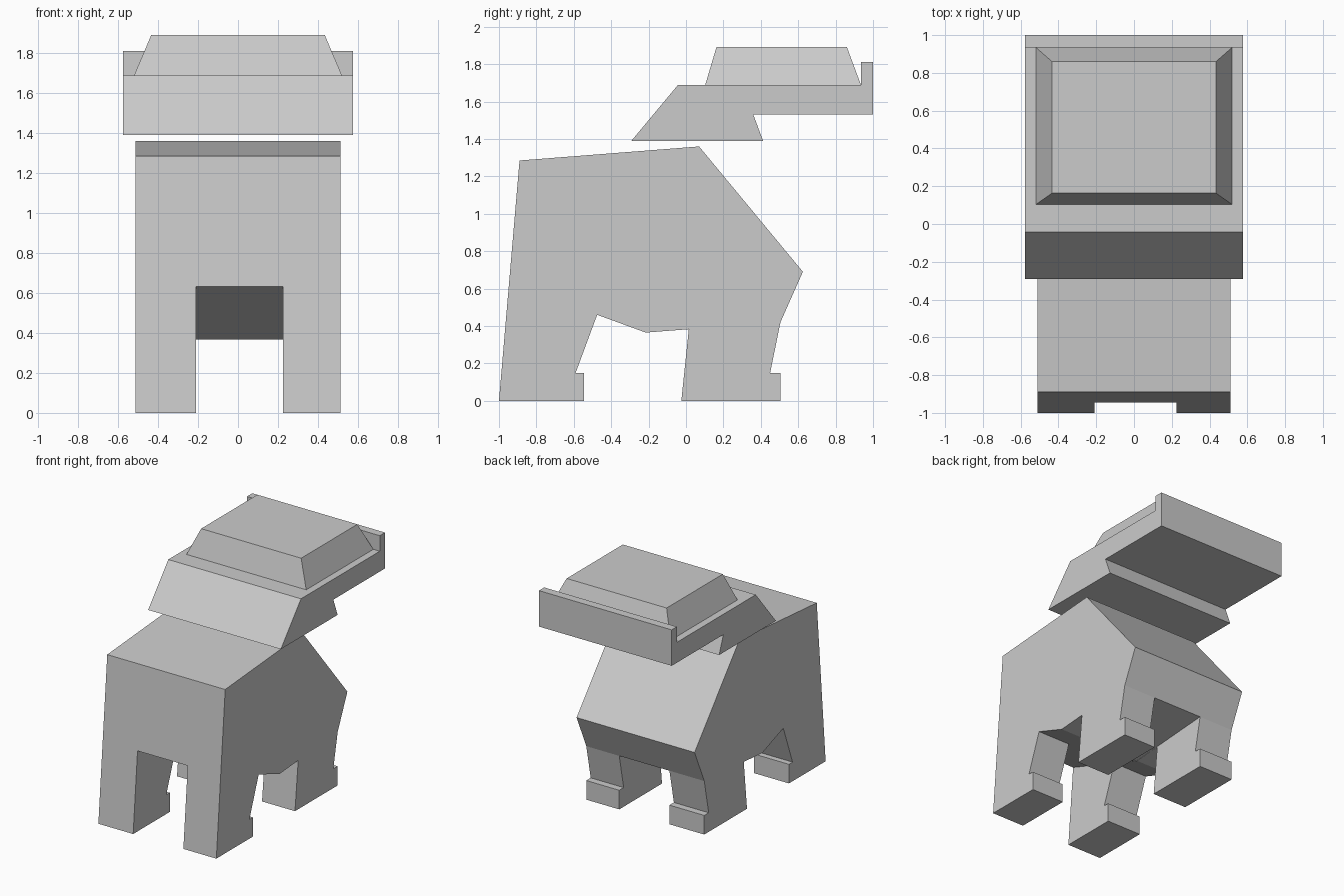
import bpy, bmesh

if "Cube" in bpy.data.objects:
    bpy.data.objects.remove(bpy.data.objects["Cube"])


def make_object(name, bm):
    bmesh.ops.recalc_face_normals(bm, faces=bm.faces)
    mesh = bpy.data.meshes.new(name)
    bm.to_mesh(mesh)
    bm.free()
    obj = bpy.data.objects.new(name, mesh)
    bpy.context.collection.objects.link(obj)
    return obj


def side_prism(name, profile, x0, x1):
    """Extrude a (y, z) side profile from x0 to x1."""
    bm = bmesh.new()
    face = bm.faces.new([bm.verts.new((x0, y, z)) for y, z in profile])
    ext = bmesh.ops.extrude_face_region(bm, geom=[face])
    moved = [v for v in ext["geom"] if isinstance(v, bmesh.types.BMVert)]
    bmesh.ops.translate(bm, verts=moved, vec=(x1 - x0, 0, 0))
    return make_object(name, bm)


# Body with four legs, drawn as one side profile
body = side_prism("body_and_legs", [
    (-1.0, 0), (-0.89, 1.285), (0.07, 1.36), (0.625, 0.69), (0.505, 0.42),
    (0.45, 0.15), (0.505, 0.15), (0.505, 0), (-0.025, 0), (0.015, 0.383),
    (-0.215, 0.365), (-0.475, 0.46), (-0.59, 0.15), (-0.545, 0.15), (-0.545, 0),
], -0.512, 0.512)

# Lengthwise gap between left and right legs, following the belly slope
cutter = side_prism("leg_gap_cutter", [
    (-1.2, -0.2), (-1.2, 0.724), (-0.215, 0.367), (0.505, 0.42),
    (0.8, 0.42), (0.8, -0.2),
], -0.21, 0.226)
cutter.hide_render = True
mod = body.modifiers.new("leg_gap", "BOOLEAN")
mod.operation = "DIFFERENCE"
mod.solver = "EXACT"
mod.object = cutter
bpy.context.view_layer.objects.active = body
bpy.ops.object.modifier_apply(modifier=mod.name)
bpy.data.objects.remove(cutter)

# Floating upper block with sloped front, lower lip and raised rear rim
side_prism("upper_block", [
    (-0.292, 1.39), (-0.042, 1.69), (0.935, 1.69), (0.935, 1.812), (1.0, 1.812),
    (1.0, 1.53), (0.36, 1.53), (0.412, 1.39),
], -0.576, 0.576)

# Tapered cap on top
bm = bmesh.new()
rings = []
for hx, y0, y1, z in ((0.52, 0.103, 0.935, 1.69), (0.434, 0.163, 0.86, 1.892)):
    rings.append([bm.verts.new((x, y, z)) for x, y in
                  ((-hx, y0), (hx, y0), (hx, y1), (-hx, y1))])
low, top = rings
bm.faces.new(low)
bm.faces.new(top)
for i in range(4):
    j = (i + 1) % 4
    bm.faces.new((low[i], low[j], top[j], top[i]))
make_object("top_cap", bm)
